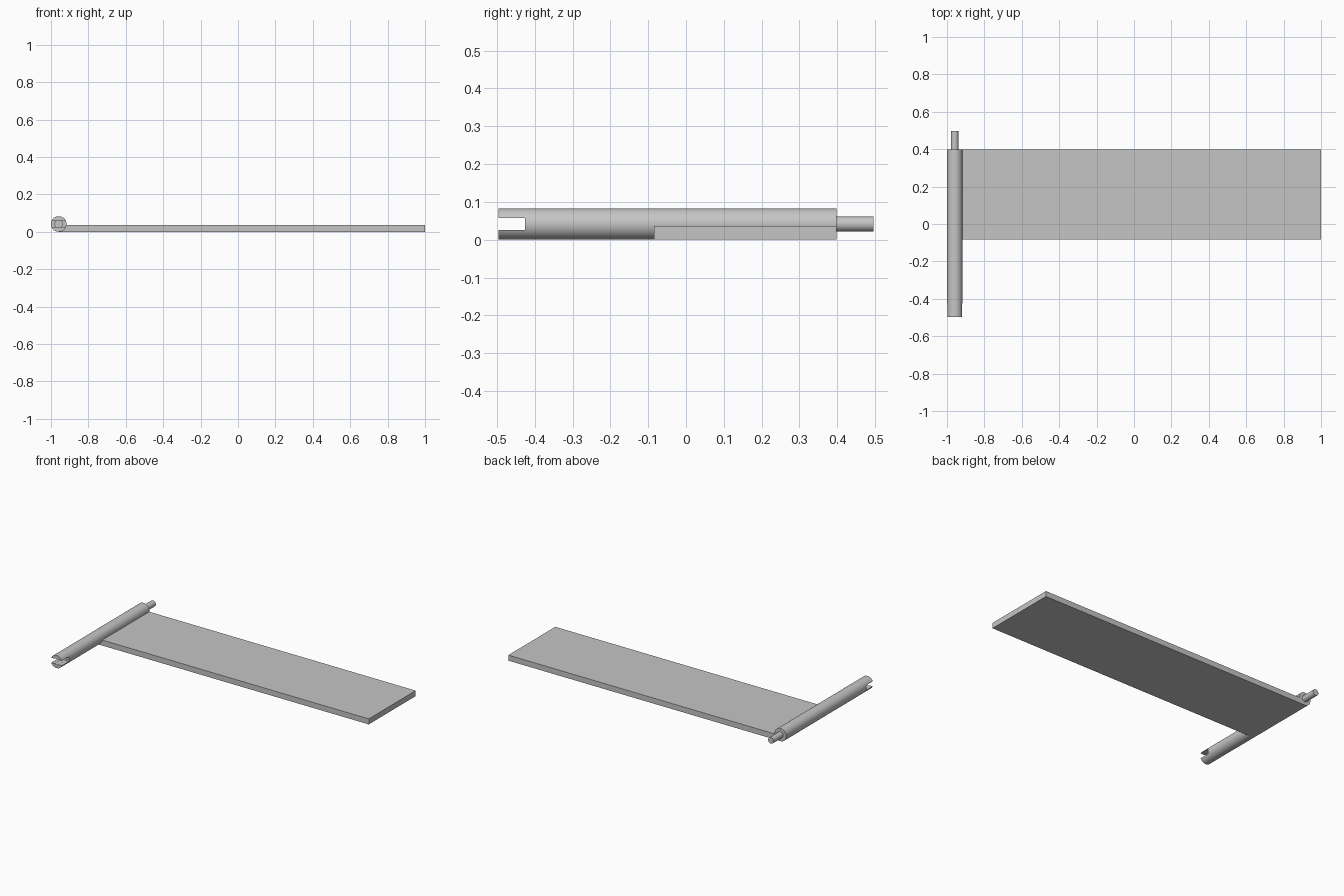
import bpy
import math

old = bpy.data.objects.get("Cube")
if old:
    bpy.data.objects.remove(old, do_unlink=True)

grey = bpy.data.materials.new("plain_grey")
grey.use_nodes = True
colour = (0.56, 0.56, 0.56, 1)
grey.diffuse_color = colour
grey.node_tree.nodes["Principled BSDF"].inputs["Base Color"].default_value = colour

RADIUS = 0.0415
AXIS_X = -1 + RADIUS
FRONT, BACK = -0.496, 0.496
BARREL_END = 0.398


def box(name, x, y, z):
    """Box from (min, max) pairs on each axis."""
    spans = (x, y, z)
    bpy.ops.mesh.primitive_cube_add(size=1, location=[(a + b) / 2 for a, b in spans])
    ob = bpy.context.object
    ob.name = name
    ob.scale = [b - a for a, b in spans]
    bpy.ops.object.transform_apply(location=False, rotation=False, scale=True)
    ob.data.materials.append(grey)
    return ob


def rod(name, radius, y0, y1):
    """Round bar along y on the hinge axis."""
    bpy.ops.mesh.primitive_cylinder_add(
        vertices=64, radius=radius, depth=y1 - y0,
        location=(AXIS_X, (y0 + y1) / 2, RADIUS), rotation=(math.pi / 2, 0, 0))
    ob = bpy.context.object
    ob.name = name
    bpy.ops.object.transform_apply(location=False, rotation=True, scale=True)
    ob.data.materials.append(grey)
    return ob


def cut(ob, cutter):
    """Subtract the cutter, then remove it."""
    bpy.context.view_layer.objects.active = ob
    mod = ob.modifiers.new("cut", "BOOLEAN")
    mod.operation = "DIFFERENCE"
    mod.solver = "EXACT"
    mod.object = cutter
    bpy.ops.object.modifier_apply(modifier=mod.name)
    bpy.data.objects.remove(cutter, do_unlink=True)


def smooth(ob):
    bpy.ops.object.select_all(action="DESELECT")
    ob.select_set(True)
    bpy.context.view_layer.objects.active = ob
    bpy.ops.object.shade_smooth_by_angle(angle=math.radians(30))


# Flat leaf reaching in to the hinge axis
box("leaf_plate", (AXIS_X, 1), (-0.084, BARREL_END), (0, 0.036))

# Hinge barrel with a socket and a cross slot in its front end
barrel = rod("hinge_barrel", RADIUS, FRONT, BARREL_END)
cut(barrel, rod("socket_cutter", 0.02, FRONT - 0.05, FRONT + 0.1))
cut(barrel, box("slot_cutter", (-1.1, -0.8), (FRONT - 0.06, -0.426),
                (RADIUS - 0.0158, RADIUS + 0.0158)))
smooth(barrel)

# Pin projecting from the back end
smooth(rod("hinge_pin", 0.02, BARREL_END - 0.02, BACK))
